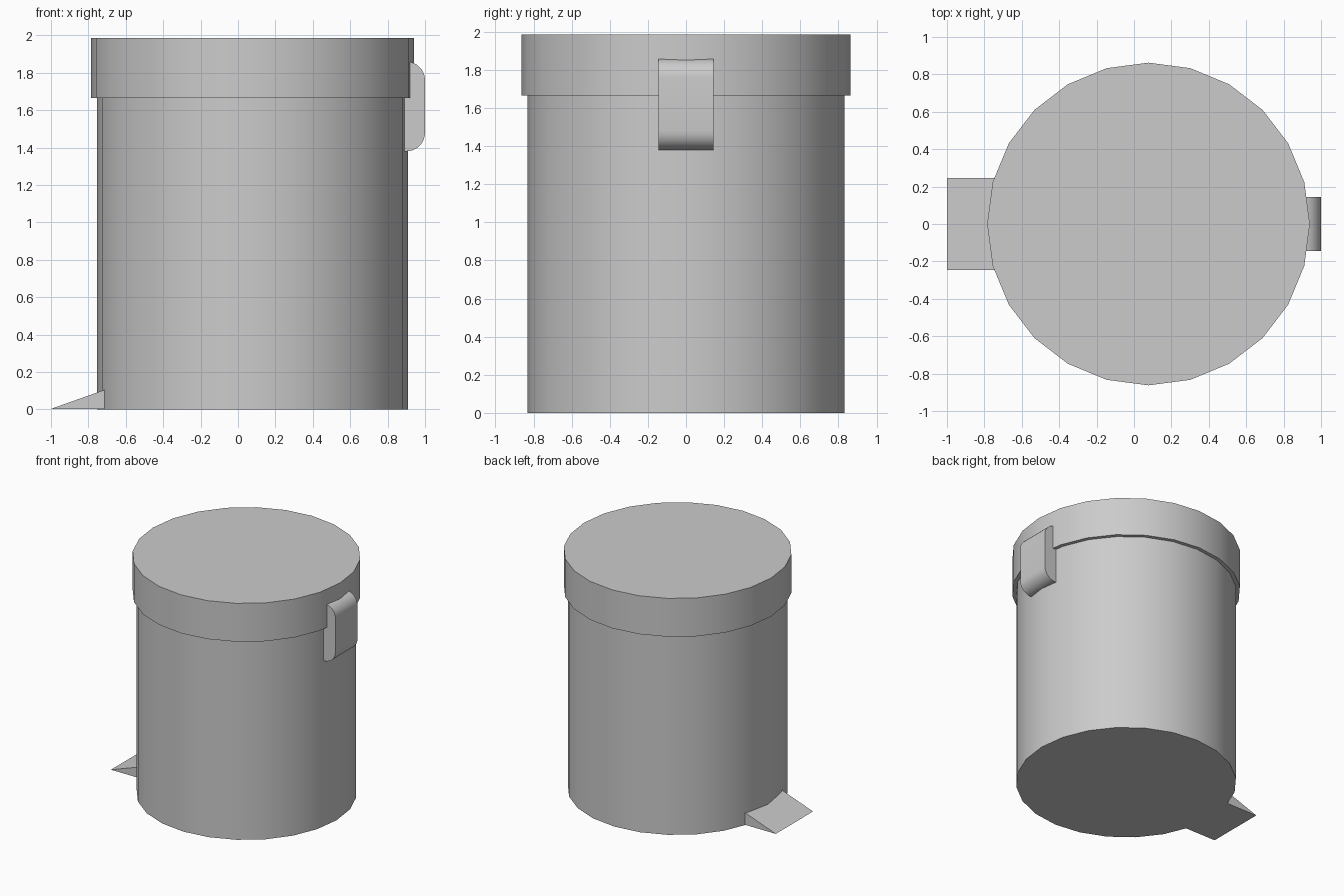
import bpy, bmesh, math

if "Cube" in bpy.data.objects:
    bpy.data.objects.remove(bpy.data.objects["Cube"])

AXIS_X = 0.0775   # the drum sits slightly right of the overall centre


def finish(name, bm):
    bmesh.ops.recalc_face_normals(bm, faces=bm.faces)
    mesh = bpy.data.meshes.new(name)
    bm.to_mesh(mesh)
    bm.free()
    obj = bpy.data.objects.new(name, mesh)
    bpy.context.collection.objects.link(obj)
    bpy.ops.object.select_all(action='DESELECT')
    obj.select_set(True)
    bpy.context.view_layer.objects.active = obj
    bpy.ops.object.shade_smooth_by_angle(angle=math.radians(30))
    return obj


def drum(name, radius, z0, z1, sides=24):
    bm = bmesh.new()
    ring = [bm.verts.new((AXIS_X + radius * math.cos(2 * math.pi * i / sides),
                          radius * math.sin(2 * math.pi * i / sides), z0))
            for i in range(sides)]
    base = bm.faces.new(ring)
    ext = bmesh.ops.extrude_face_region(bm, geom=[base], use_keep_orig=True)
    top = [v for v in ext['geom'] if isinstance(v, bmesh.types.BMVert)]
    bmesh.ops.translate(bm, verts=top, vec=(0, 0, z1 - z0))
    return finish(name, bm)


def side_profile(name, points, half_width):
    """Extrude an (x, z) outline symmetrically along y."""
    bm = bmesh.new()
    face = bm.faces.new([bm.verts.new((x, -half_width, z)) for x, z in points])
    ext = bmesh.ops.extrude_face_region(bm, geom=[face], use_keep_orig=True)
    far = [v for v in ext['geom'] if isinstance(v, bmesh.types.BMVert)]
    bmesh.ops.translate(bm, verts=far, vec=(0, 2 * half_width, 0))
    return finish(name, bm)


def arc(cx, cz, r, a0, a1, steps=8):
    angles = [math.radians(a0 + (a1 - a0) * i / steps) for i in range(steps + 1)]
    return [(cx + r * math.cos(a), cz + r * math.sin(a)) for a in angles]


# Bin body and overlapping lid
drum("bin_body", 0.8325, 0.0, 1.70)
drum("lid", 0.8625, 1.665, 1.985)

# Hinge block with rounded outer corners, bridging lid and body
side_profile("hinge",
             [(0.85, 1.38)] + arc(0.90, 1.48, 0.10, -90, 0)
             + arc(0.90, 1.76, 0.10, 0, 90) + [(0.85, 1.86)], 0.145)

# Wedge-shaped foot pedal, running into the body
side_profile("foot_pedal", [(-1.0, 0.003), (-0.62, 0.003), (-0.62, 0.138)], 0.245)
